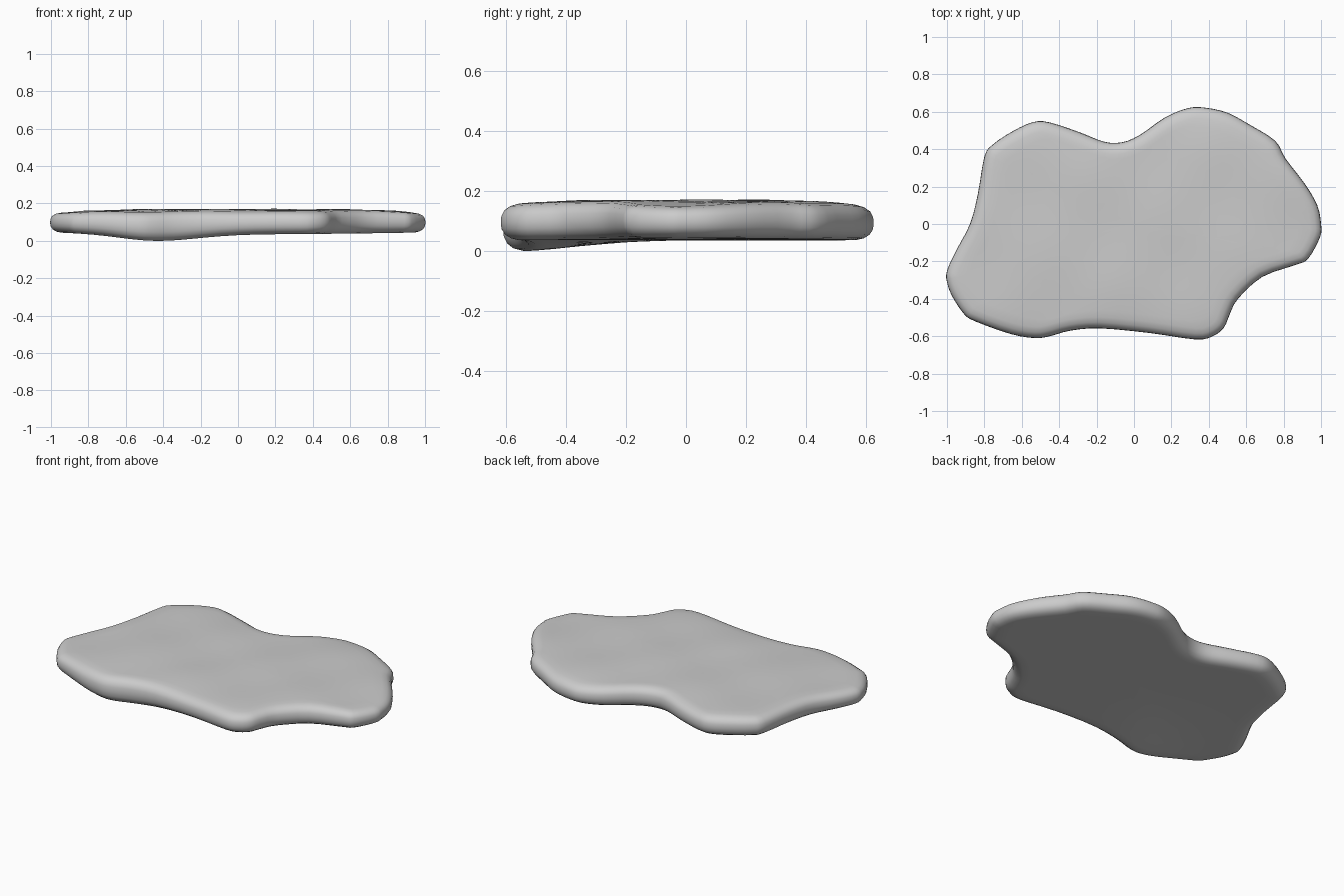
import bpy, bmesh, math
from mathutils import Vector

if "Cube" in bpy.data.objects:
    bpy.data.objects.remove(bpy.data.objects["Cube"])

# Slab outline seen from above, clockwise from the left tip
OUTLINE = [(-1, -.25), (-.95, -.14), (-.877, 0), (-.835, .16), (-.8, .36), (-.755, .425),
           (-.65, .495), (-.54, .545), (-.45, .543), (-.29, .49), (-.16, .44), (-.065, .437),
           (.03, .475), (.166, .57), (.29, .62), (.38, .622), (.5, .595), (.62, .53),
           (.755, .445), (.81, .35), (.914, .214), (.98, .1), (1, 0), (.995, -.07),
           (.93, -.187), (.86, -.22), (.685, -.283), (.556, -.4), (.513, -.48), (.48, -.555),
           (.417, -.602), (.326, -.617), (.085, -.583), (-.18, -.558), (-.34, -.57),
           (-.45, -.6), (-.53, -.61), (-.66, -.588), (-.85, -.52), (-.91, -.48),
           (-.973, -.385), (-1, -.31)]


def smooth_loop(pts, steps):
    """Closed Catmull-Rom curve through the points."""
    p = [Vector(q) for q in pts]
    n, out = len(p), []
    for i in range(n):
        a, b, c, d = (p[(i + k) % n] for k in (-1, 0, 1, 2))
        for s in range(steps):
            t = s / steps
            out.append(.5 * (2 * b + (c - a) * t + (2 * a - 5 * b + 4 * c - d) * t ** 2
                             + (3 * b - a - 3 * c + d) * t ** 3))
    return out


def top_z(x, y):
    z = .169 - .02 * x ** 4 - .14 * y ** 4
    return z + .0035 * math.sin(9 * x + 2 * y) * math.cos(10 * y - 3 * x)


def bottom_z(x, y):
    bulge = math.exp(-((x + .42) / .3) ** 2 - ((y + .6) / .32) ** 2)
    return .036 + .01 * x * x - .039 * bulge


loop = smooth_loop(OUTLINE, 3)
n = len(loop)
normals = []
for i in range(n):
    t = (loop[(i + 2) % n] - loop[i - 2]).normalized()
    normals.append(Vector((t.y, -t.x)))     # points inward for a clockwise loop

# Rings: (inset from edge, scale toward centre, height 1 = top, 0 = bottom)
INSET = .06
rings = [(INSET, s, 1) for s in (.12, .25, .38, .5, .62, .74, .85, .93)]
rings += [(INSET, 1, 1), (.032, 1, .96), (.012, 1, .86), (.002, 1, .7), (0, 1, .5),
          (.003, 1, .32), (.014, 1, .16), (.034, 1, .05), (INSET, 1, 0)]
rings += [(INSET, s, 0) for s in (.93, .8, .6, .4, .2)]

bm = bmesh.new()


def add_vert(x, y, h):
    return bm.verts.new((x, y, bottom_z(x, y) * (1 - h) + top_z(x, y) * h))


# Rounded slab skin
rows = []
for inset, s, h in rings:
    rows.append([add_vert(*((p + nrm * inset) * s), h) for p, nrm in zip(loop, normals)])
for a, b in zip(rows, rows[1:]):
    for i in range(n):
        j = (i + 1) % n
        bm.faces.new((a[i], a[j], b[j], b[i]))
for row, h in ((rows[0], 1), (rows[-1], 0)):
    c = add_vert(0, 0, h)
    for i in range(n):
        bm.faces.new((c, row[i], row[(i + 1) % n]))
bmesh.ops.recalc_face_normals(bm, faces=bm.faces)
for f in bm.faces:
    f.smooth = True

mesh = bpy.data.meshes.new("stone_slab")
bm.to_mesh(mesh)
bm.free()
slab = bpy.data.objects.new("stone_slab", mesh)
bpy.context.collection.objects.link(slab)
slab.location.z = -min(v.co.z for v in mesh.vertices)
